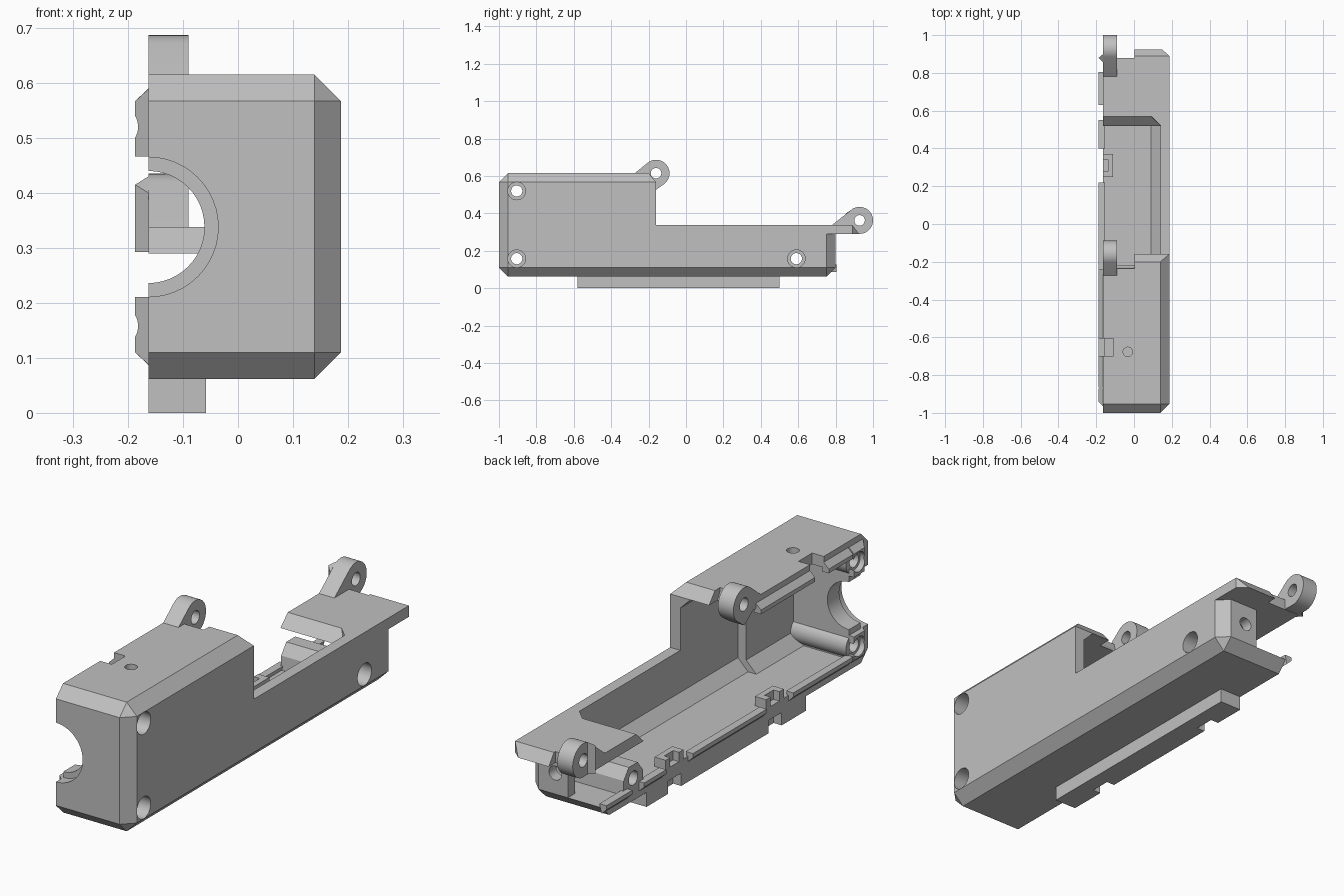
import bpy, bmesh, math
from mathutils import Vector, Matrix

cube = bpy.data.objects.get("Cube")
if cube:
    bpy.data.objects.remove(cube, do_unlink=True)

grey = bpy.data.materials.new("plain grey")
grey.use_nodes = True
grey.diffuse_color = (0.53, 0.53, 0.53, 1)
grey.node_tree.nodes["Principled BSDF"].inputs["Base Color"].default_value = (0.53, 0.53, 0.53, 1)

OPEN, OUT, LIP, CH = -0.163, 0.187, -0.187, 0.048   # open plane, outer wall, lip plane, chamfer
LOW, HIGH, STEP, UNDER = 0.062, 0.615, 0.338, 0.29  # main heights
FLOOR, CEIL, WALL = LOW + CH, HIGH - CH, OUT - CH
FRONT = -0.87                                       # inner face of the thick front wall


def finish(name, bm):
    bmesh.ops.recalc_face_normals(bm, faces=bm.faces)
    mesh = bpy.data.meshes.new(name)
    bm.to_mesh(mesh)
    bm.free()
    mesh.materials.append(grey)
    obj = bpy.data.objects.new(name, mesh)
    bpy.context.collection.objects.link(obj)
    return obj


def hull(name, points):
    bm = bmesh.new()
    for p in points:
        bm.verts.new(p)
    res = bmesh.ops.convex_hull(bm, input=bm.verts)
    junk = {g for g in res["geom_interior"] + res["geom_unused"] if isinstance(g, bmesh.types.BMVert)}
    bmesh.ops.delete(bm, geom=list(junk), context='VERTS')
    bmesh.ops.dissolve_limit(bm, angle_limit=0.01, verts=bm.verts, edges=bm.edges)
    return finish(name, bm)


def box(name, x, y, z):
    return hull(name, [(a, b, c) for a in x for b in y for c in z])


def cyl(name, axis, center, radius, length):
    bm = bmesh.new()
    turn = Vector((0, 0, 1)).rotation_difference(Vector(axis)).to_matrix().to_4x4()
    bmesh.ops.create_cone(bm, cap_ends=True, segments=48, radius1=radius, radius2=radius,
                          depth=length, matrix=Matrix.Translation(center) @ turn)
    return finish(name, bm)


def xcyl(name, x0, x1, y, z, radius):
    return cyl(name, (1, 0, 0), ((x0 + x1) / 2, y, z), radius, x1 - x0)


def section(y, x0, x1, z0, z1, low=CH, high=CH):
    """Cross-section at y with the corners on the +x side chamfered."""
    return [(x0, y, z0), (x1 - low, y, z0), (x1, y, z0 + low),
            (x1, y, z1 - high), (x1 - high, y, z1), (x0, y, z1)]


def combine(target, others, operation):
    bpy.context.view_layer.objects.active = target
    for other in others:
        mod = target.modifiers.new("join", 'BOOLEAN')
        mod.operation, mod.object, mod.solver = operation, other, 'EXACT'
        bpy.ops.object.modifier_apply(modifier=mod.name)
        bpy.data.objects.remove(other, do_unlink=True)


# Outer body: tall front block, low rear trough, overhanging rear plate
shell = hull("case_half",
             section(-1, OPEN, WALL, LOW + CH, HIGH - CH, 0, 0)
             + section(-1 + CH, OPEN, OUT, LOW, HIGH)
             + section(-0.2, OPEN, OUT, LOW, HIGH)
             + section(-0.16, OPEN, OUT, LOW, CEIL, CH, 0))
trough = hull("trough",
              section(-0.5, OPEN, OUT, LOW, STEP, CH, 0)
              + section(0.8 - CH, OPEN, OUT, LOW, STEP, CH, 0)
              + section(0.8, OPEN, WALL, FLOOR, STEP, 0, 0))
plate = hull("plate", [(x, y, z) for x, y in ((OPEN, 0.7), (OUT, 0.7), (OUT, 0.89), (OPEN, 0.89))
                       for z in (UNDER, STEP)] + [(x, 0.925, UNDER) for x in (OPEN, 0.148)])
combine(shell, [trough, plate], 'UNION')

# Hollow interior: narrower front bay, main bay, slanted opening end, rear bay
front_bay = hull("front_bay", section(FRONT, -0.3, 0.1, FLOOR, CEIL) + section(-0.5, -0.3, 0.1, FLOOR, CEIL))
main_bay = hull("main_bay", section(-0.55, -0.3, WALL, FLOOR, CEIL) + section(0.52, -0.3, WALL, FLOOR, CEIL))
slant = hull("slant", [(x, y, z) for x, back in ((-0.3, 0.572), (0.09, 0.572), (WALL, 0.523))
                       for y, z in ((0.45, UNDER), (0.52, UNDER), (back, STEP + 0.002), (back, 0.45), (0.45, 0.45))])
rear = hull("rear_bay", section(0.45, -0.3, WALL, FLOOR, UNDER, CH, 0)
            + section(0.75, -0.3, WALL, FLOOR, UNDER, CH, 0))
rear_gap = box("rear_gap", (-0.3, 0), (0.7, 0.9), (FLOOR, UNDER))
combine(shell, [front_bay, main_bay, slant, rear, rear_gap], 'DIFFERENCE')

# Screw bosses: round at the front wall, a tapered block at the rear
screws = [(-0.905, 0.52), (-0.905, 0.158), (0.59, 0.158)]
bosses = [xcyl("boss", OPEN, WALL + 0.01, y, z, 0.055) for y, z in screws[:2]]
bosses.append(hull("rear_boss", [(x, y, z) for x in (OPEN, WALL + 0.01) for y, z in
                                 ((0.52, 0.1), (0.525, 0.17), (0.56, 0.215), (0.62, 0.215), (0.655, 0.17), (0.66, 0.1))]))
combine(shell, bosses, 'UNION')

# Screw holes, front port, hinge clearances, top notch and pin hole
cuts = []
for y, z in screws:
    cuts += [xcyl("bore", -0.3, 0.3, y, z, 0.03), xcyl("counterbore", 0.12, 0.3, y, z, 0.047)]
cuts += [cyl("port", (0, 1, 0), (OPEN, -0.95, STEP), 0.102, 0.3),
         cyl("port_recess", (0, 1, 0), (OPEN, -1.0, STEP), 0.127, 0.1),
         xcyl("front_clearance", -0.09, 0.003, -0.16, HIGH, 0.075),
         box("rear_clearance", (-0.3, 0.003), (0.88, 1.1), (0.2, 0.5)),
         box("top_notch", (-0.3, -0.108), (-0.7, -0.607), (0.54, 0.7)),
         cyl("pin_hole", (0, 0, 1), (-0.033, -0.677, 0.6), 0.025, 0.2),
         cyl("rear_bore", (0, 1, 0), (0.06, 0.8, 0.2), 0.03, 0.2)]
combine(shell, cuts, 'DIFFERENCE')


# Hinge ears: rounded lug with a tangent root
def ear(name, y, z, root):
    r = 0.072
    ring = [(y + r * math.cos(t * math.tau / 48), z + r * math.sin(t * math.tau / 48)) for t in range(48)]
    lug = hull(name, [(x, a, b) for x in (OPEN, -0.09) for a, b in ring + root])
    combine(lug, [xcyl("ear_hole", -0.3, 0.1, y, z, 0.028)], 'DIFFERENCE')
    return lug


parts = [shell,
         ear("front_hinge_ear", -0.16, HIGH, [(-0.28, 0.61), (-0.162, 0.525)]),
         ear("rear_hinge_ear", 0.928, 0.363, [(0.775, 0.333), (0.86, 0.293)]),
         hull("rear_ear_wedge", [(OPEN, y, z) for y in (0.855, 0.9) for z in (0.293, 0.4)]
              + [(LIP, 0.88, UNDER + 0.003), (LIP, 0.88, 0.415), (OPEN, 0.9, 0.43)])]

# Bottom rail with two clip notches, and a notched clip block above each
rail = box("bottom_rail", (OPEN, -0.058), (-0.58, 0.5), (0, LOW + 0.01))
clips = (-0.37, 0.31)
combine(rail, [box("clip_notch", (-0.3, -0.125), (y - 0.045, y + 0.045), (-0.1, 0.055))
               for y in clips], 'DIFFERENCE')
parts.append(rail)
for y in clips:
    block = box("clip_block", (OPEN, -0.11), (y - 0.06, y + 0.06), (FLOOR - 0.01, 0.15))
    combine(block, [box("clip_slot", (-0.3, -0.135), (y - 0.03, y + 0.03), (0.05, 0.3))], 'DIFFERENCE')
    parts.append(block)


# Locating lip along the open edge
def lip(name, y0, y1, top=False):
    prof = [(OPEN, 0.087), (LIP, FLOOR), (LIP, 0.128), (OPEN + 0.01, 0.128)]
    return hull(name, [(x, y, LOW + HIGH - z if top else z) for x, z in prof for y in (y0, y1)])


parts += [lip("bottom_lip_front", -0.865, -0.46), lip("bottom_lip_middle", -0.28, 0.22),
          lip("bottom_lip_rear", 0.4, 0.55), lip("bottom_lip_end", 0.63, 0.805),
          lip("top_lip_front", -0.865, -0.7, True), lip("top_lip_rear", -0.607, -0.24, True)]
for name, outer, inner, end, (y, z) in (("front_lip_lower", 0.088, FLOOR, 0.211, screws[1]),
                                        ("front_lip_upper", 0.589, CEIL, 0.466, screws[0])):
    strip = hull(name, [(OPEN, a, b) for a in (-0.965, FRONT) for b in (outer, end)]
                 + [(LIP, a, b) for a in (-0.942, FRONT) for b in (inner, end)])
    combine(strip, [xcyl("lip_relief", -0.3, 0, y, z, 0.042)], 'DIFFERENCE')
    parts.append(strip)

# Shade curved walls smooth, keep edges crisp
for obj in parts:
    bpy.ops.object.select_all(action='DESELECT')
    obj.select_set(True)
    bpy.context.view_layer.objects.active = obj
    bpy.ops.object.shade_smooth_by_angle(angle=math.radians(25))
